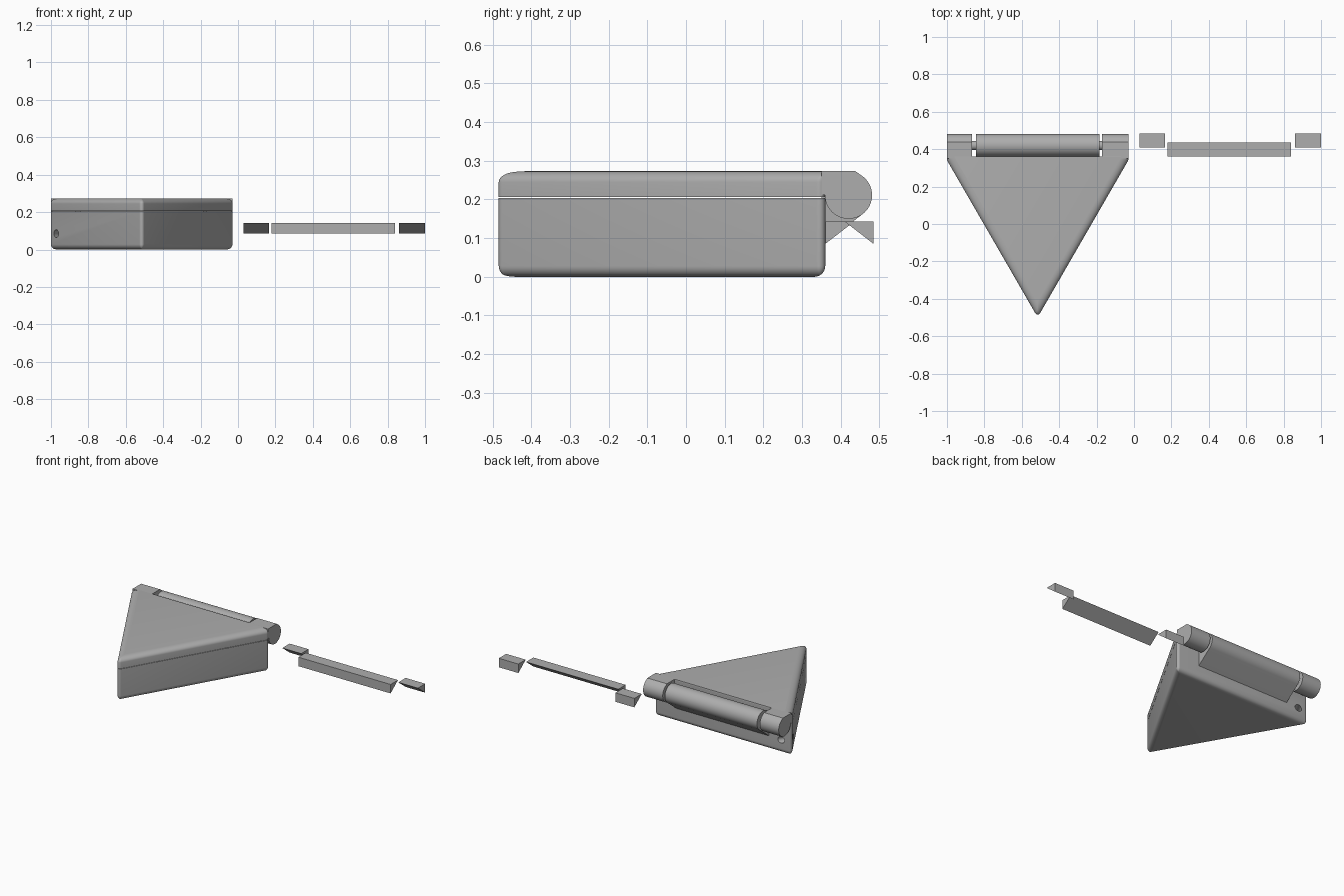
import bpy, bmesh
from math import sin, cos, pi, radians, sqrt
from mathutils import Vector, Matrix

cube = bpy.data.objects.get("Cube")
if cube:
    bpy.data.objects.remove(cube, do_unlink=True)

grey = bpy.data.materials.new("plain grey")
grey.use_nodes = True
colour = (0.42, 0.42, 0.42, 1)
grey.diffuse_color = colour
grey.node_tree.nodes["Principled BSDF"].inputs["Base Color"].default_value = colour

# Shared dimensions
MID_X, BACK_Y = -0.515, 0.36
SEAM, TOP = 0.205, 0.273
SIDE = 0.992
INRADIUS = SIDE / (2 * sqrt(3))
CORNER_R, EDGE_R = 0.015, 0.028
AXIS_Y, AXIS_Z, BARREL_R = 0.42, 0.211, 0.061


def loft(name, rings):
    """Join equal-length rings of points and cap both ends."""
    bm = bmesh.new()
    loops = [[bm.verts.new(p) for p in ring] for ring in rings]
    n = len(loops[0])
    for a, b in zip(loops, loops[1:]):
        for i in range(n):
            j = (i + 1) % n
            bm.faces.new((a[i], a[j], b[j], b[i]))
    bm.faces.new(loops[0][::-1])
    bm.faces.new(loops[-1])
    bmesh.ops.recalc_face_normals(bm, faces=bm.faces)
    mesh = bpy.data.meshes.new(name)
    bm.to_mesh(mesh)
    bm.free()
    mesh.materials.append(grey)
    obj = bpy.data.objects.new(name, mesh)
    bpy.context.collection.objects.link(obj)
    return obj


def smooth(obj):
    bpy.ops.object.select_all(action="DESELECT")
    obj.select_set(True)
    bpy.context.view_layer.objects.active = obj
    bpy.ops.object.shade_smooth_by_angle(angle=radians(30))


def triangle(z, inset=0, keep_back=False):
    """Rounded equilateral triangle pointing to the front."""
    r = max(CORNER_R - inset, 0.002)
    cy = BACK_Y - INRADIUS + (inset if keep_back else 0)
    reach = 2 * (INRADIUS - inset - r)
    ring = []
    for corner in (30, 150, 270):
        c = radians(corner)
        for k in range(7):
            a = c + radians(-60 + 20 * k)
            ring.append((MID_X + reach * cos(c) + r * cos(a),
                         cy + reach * sin(c) + r * sin(a), z))
    return ring


def extrude_x(name, profile, x0, x1):
    return loft(name, [[(x, y, z) for y, z in profile] for x in (x0, x1)])


def arc(start, end, steps=40, r=BARREL_R):
    angles = [radians(start + (end - start) * k / steps) for k in range(steps + 1)]
    return [(AXIS_Y + r * cos(a), AXIS_Z + r * sin(a)) for a in angles]


# Box base with rounded bottom edge
quarter = [k * pi / 16 for k in range(9)]
base = loft("box_base",
            [triangle(EDGE_R * (1 - sin(a)), EDGE_R * (1 - cos(a))) for a in quarter[::-1]]
            + [triangle(SEAM - 0.001)])

# Cord hole across the right back corner
reach = 0.0675
across = Vector((0.5, sqrt(0.75), 0))
corner = Vector((MID_X - SIDE / 2, BACK_Y, 0.085))
centre = corner + reach * Vector((sqrt(0.75), -0.5, 0))
bm = bmesh.new()
bmesh.ops.create_cone(bm, cap_ends=True, segments=32, radius1=0.021, radius2=0.021, depth=0.2,
                      matrix=Matrix.Translation(centre) @ across.to_track_quat("Z", "Y").to_matrix().to_4x4())
mesh = bpy.data.meshes.new("hole_cutter")
bm.to_mesh(mesh)
bm.free()
mesh.materials.append(grey)
cutter = bpy.data.objects.new("hole_cutter", mesh)
bpy.context.collection.objects.link(cutter)
cutter.hide_render = True
cut = base.modifiers.new("cord_hole", "BOOLEAN")
cut.operation, cut.solver, cut.object = "DIFFERENCE", "EXACT", cutter
bpy.context.view_layer.objects.active = base
bpy.ops.object.modifier_apply(modifier=cut.name)
bpy.data.objects.remove(cutter, do_unlink=True)
smooth(base)

# Lid, rounded along its two front sides only
lid = loft("lid", [triangle(SEAM + 0.001)]
           + [triangle(TOP - EDGE_R * (1 - sin(a)), EDGE_R * (1 - cos(a)), True) for a in quarter])
smooth(lid)

# Lid hinge knuckles
knuckle = [(0.35, TOP), (0.438, TOP)] + arc(52, -180) + [(0.35, AXIS_Z)]
for side, x0, x1 in (("right", -1, -0.865), ("left", -0.17, -0.03)):
    smooth(extrude_x("lid_knuckle_" + side, knuckle, x0, x1))

# Base hinge barrel with its sloping support
barrel = [(0.35, 0.08)] + arc(-52, 180) + [(0.35, AXIS_Z)]
smooth(extrude_x("base_barrel", barrel, -0.845, -0.185))

# Hinge pin
smooth(extrude_x("hinge_pin", arc(0, 345, 23, 0.025), -0.9, -0.13))

# Loose print supports beside the box
LOW, HIGH = 0.085, 0.143
long_wedge = [(0.36, LOW), (0.36, HIGH), (0.435, HIGH)]
short_wedge = [(0.485, LOW), (0.485, HIGH), (0.41, HIGH)]
extrude_x("support_long", long_wedge, 0.18, 0.84)
extrude_x("support_short_right", short_wedge, 0.03, 0.165)
extrude_x("support_short_left", short_wedge, 0.86, 1)
